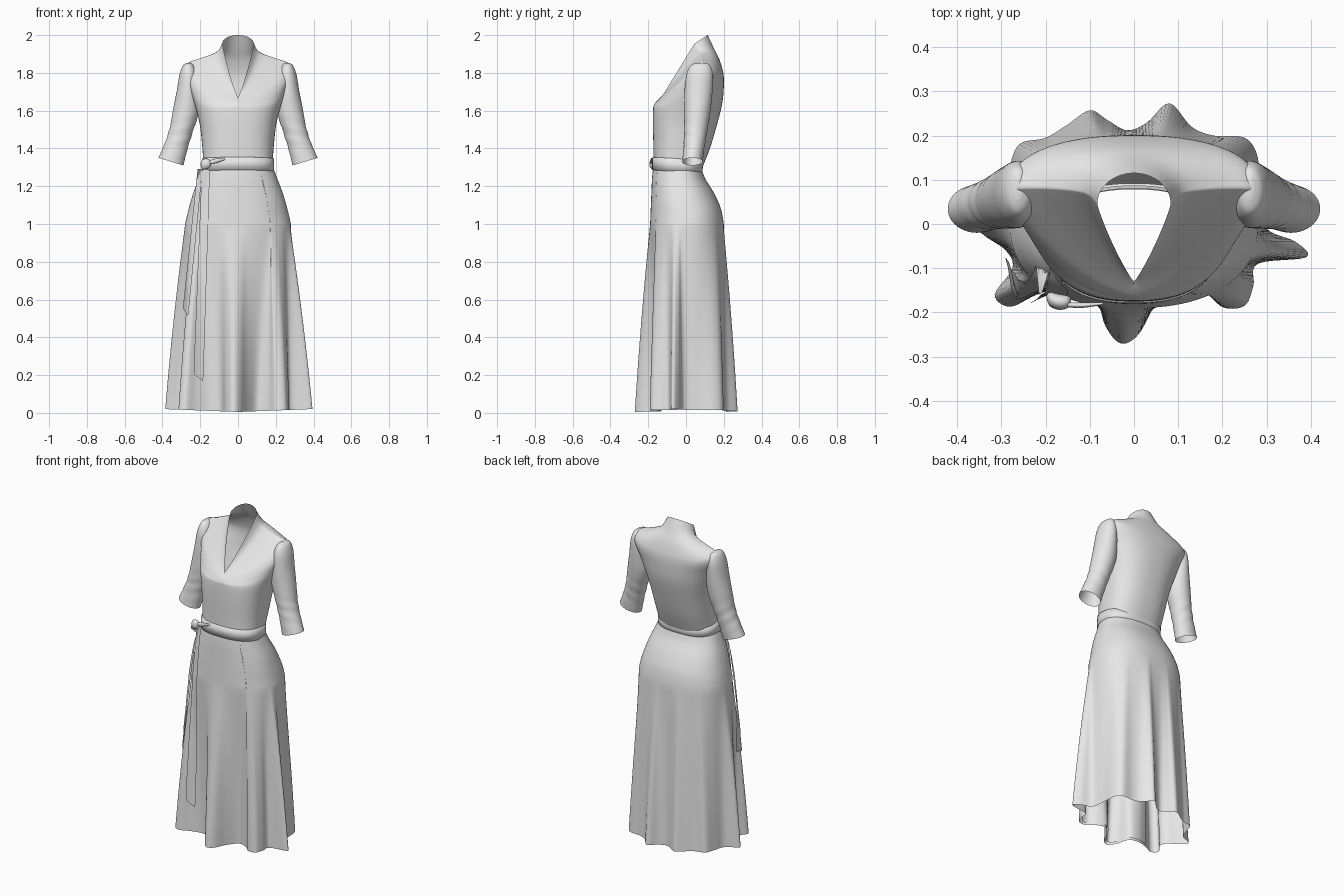
import bpy, math

if "Cube" in bpy.data.objects:
    bpy.data.objects.remove(bpy.data.objects["Cube"])

cloth = bpy.data.materials.new("pale_grey_cloth")
cloth.diffuse_color = (0.8, 0.8, 0.8, 1)
cloth.use_nodes = True
cloth.node_tree.nodes["Principled BSDF"].inputs["Base Color"].default_value = cloth.diffuse_color


def spline(rows, steps, closed=False):
    """Catmull-Rom through tuples of any length."""
    n, out = len(rows), []
    for i in range(n if closed else n - 1):
        idx = [i - 1, i, i + 1, i + 2]
        idx = [j % n if closed else min(max(j, 0), n - 1) for j in idx]
        p = [rows[j] for j in idx]
        for k in range(steps):
            t = k / steps
            out.append(tuple(0.5 * (2 * b + (c - a) * t + (2 * a - 5 * b + 4 * c - d) * t * t
                                    + (3 * b - a - 3 * c + d) * t ** 3)
                             for a, b, c, d in zip(*p)))
    return out if closed else out + [rows[-1]]


def loft(name, rings, closed=True, cap=False):
    n = len(rings[0])
    verts = [v for r in rings for v in r]
    faces = []
    for i in range(len(rings) - 1):
        for j in range(n if closed else n - 1):
            k = (j + 1) % n
            faces.append((i * n + j, i * n + k, (i + 1) * n + k, (i + 1) * n + j))
    if cap:
        faces.append(tuple(range(n - 1, -1, -1)))
    me = bpy.data.meshes.new(name)
    me.from_pydata(verts, [], faces)
    me.materials.append(cloth)
    me.shade_smooth()
    ob = bpy.data.objects.new(name, me)
    bpy.context.collection.objects.link(ob)
    return ob


def body_point(row, t):
    """Point on a body ring: superellipse with own front, side and back depth and height."""
    a, yc, yf, yb, zf, zs, zb, nf, nb = row
    c, s = math.cos(t), math.sin(t)
    e = 2 / (nb if s > 0 else nf)
    f = abs(s) ** e
    ye, ze = (yb, zb) if s > 0 else (yf, zf)
    return (math.copysign(a * abs(c) ** e, c), yc + (ye - yc) * f, zs + (ze - zs) * f)


ANGLES = [2 * math.pi * i / 128 for i in range(128)]

# Bodice: half width, side y, front y, back y, front z, side z, back z, front and back roundness
bodice_rows = [
    (.183, -.04, -.172, .088, 1.33, 1.32, 1.30, 2.5, 2.4),
    (.190, -.02, -.173, .130, 1.42, 1.42, 1.41, 2.5, 2.4),
    (.203, .00, -.175, .168, 1.53, 1.53, 1.54, 2.5, 2.4),
    (.225, .02, -.174, .192, 1.61, 1.62, 1.64, 2.3, 2.4),
    (.255, .04, -.170, .200, 1.628, 1.72, 1.72, 1.8, 2.4),
    (.282, .07, -.165, .200, 1.638, 1.81, 1.78, 1.5, 2.4),
    (.268, .08, -.160, .193, 1.645, 1.852, 1.82, 1.4, 2.3),
    (.190, .08, -.150, .175, 1.655, 1.88, 1.875, 1.3, 2.2),
    (.112, .07, -.140, .148, 1.663, 1.91, 1.93, 1.2, 2.0),
    (.083, .045, -.130, .115, 1.67, 1.955, 2.0, 1.15, 2.0),
]
loft("bodice", [[body_point(r, t) for t in ANGLES] for r in spline(bodice_rows, 5)])

# Waist belt, slightly lower at the back
belt_rows = [(.184, -.04, -.172, .078, 1.285, 1.275, 1.262, 2.5, 2.4),
             (.192, -.04, -.179, .086, 1.287, 1.277, 1.264, 2.5, 2.4),
             (.190, -.04, -.179, .092, 1.352, 1.345, 1.328, 2.5, 2.4),
             (.183, -.04, -.172, .086, 1.354, 1.347, 1.330, 2.5, 2.4)]
belt = loft("belt", [[body_point(r, t) for t in ANGLES] for r in belt_rows])

# Skirt: smooth hip rings, then straight folds down to a wavy hem
hem = [(.39, -.075), (.365, -.04), (.30, -.01), (.285, .06), (.28, .15), (.25, .195),
       (.18, .2), (.13, .22), (.08, .273), (.03, .23), (-.015, .212), (-.06, .235),
       (-.1, .257), (-.15, .225), (-.2, .195), (-.26, .18), (-.285, .12), (-.31, .06),
       (-.385, .02), (-.34, -.025), (-.29, -.06), (-.275, -.1), (-.315, -.16),
       (-.28, -.187), (-.22, -.16), (-.15, -.14), (-.09, -.155), (-.065, -.23),
       (-.03, -.27), (.01, -.25), (.05, -.18), (.1, -.13), (.16, -.15),
       (.2, -.188), (.25, -.185), (.27, -.14), (.28, -.09)]
hem = spline(hem, 6, closed=True)
hem_angles = [math.atan2(y / .24, x / .37) for x, y in hem]


def hip_row(z, a, yc, yf, yb):
    return (a, yc, yf, yb, z, z, z, 2.3, 2.3)


hip_rows = spline([hip_row(1.30, .186, -.04, -.174, .080), hip_row(1.24, .208, -.03, -.180, .102),
                   hip_row(1.17, .235, -.02, -.183, .145), hip_row(1.10, .256, -.01, -.186, .178),
                   hip_row(1.05, .269, 0, -.188, .192), hip_row(1.0, .28, 0, -.19, .2)], 4)


def skirt_ring(z):
    if z >= 1.0:
        row = min(hip_rows, key=lambda r: abs(r[5] - z))
        return [body_point(row, t) for t in hem_angles]
    t = 1 - z
    w = 1.25 * t - .25 * t * t
    pts = []
    for (hx, hy), a in zip(hem, hem_angles):
        x, y, _ = body_point(hip_rows[-1], a)
        lift = (.005 + .015 * abs(hx) / .385) * t
        pts.append((x + (hx - x) * w, y + (hy - y) * w, z + lift))
    return pts


levels = [r[5] for r in hip_rows] + [1 - i / 24 for i in range(1, 25)]
skirt = [skirt_ring(z) for z in levels]
loft("skirt", skirt)

# Hidden under layer of the wrap front
front = slice(24 * 6, 34 * 6)
loft("wrap_under_panel", [[(x * .97, y * .94, z + .008) for x, y, z in r[front]] for r in skirt],
     closed=False)


# Hanging tie ends, laid on the skirt front
def front_y(x, z):
    r = skirt_ring(z)
    ys = [p[1] for p in r if abs(p[0] - x) < .012 and p[1] < 0]
    return min(ys) if ys else -.15


def tie_end(name, top, bottom, gap):
    """top and bottom are (left x, right x, z)."""
    rings = []
    for i in range(31):
        t = i / 30
        l, r, z = (a + (b - a) * t for a, b in zip(top, bottom))
        ring = []
        for k in range(5):
            x = l + (r - l) * k / 4
            ring.append((x, front_y(x, z) - gap, z - .05 * t * k / 4))
        rings.append(ring)
    ob = loft(name, rings, closed=False)
    sm = ob.modifiers.new("soften", 'SMOOTH')
    sm.iterations = 4
    return ob


tie_end("long_tie_end", (-.195, -.145, 1.30), (-.24, -.18, .20), .008)
tie_end("short_tie_end", (-.215, -.185, 1.30), (-.295, -.262, .55), .012)


# Knot and small bow loops
def tube(name, path, steps=6):
    """path points: x, y, z, radius across y, radius across z."""
    rings = []
    for x, y, z, ry, rz in spline(path, steps):
        rings.append([(x, y + ry * math.cos(a), z + rz * math.sin(a)) for a in ANGLES[::8]])
    return loft(name, rings)


tube("knot", [(-.198, -.165, 1.315, .003, .003), (-.19, -.17, 1.315, .016, .024),
              (-.17, -.176, 1.318, .018, .028), (-.15, -.176, 1.32, .014, .02),
              (-.142, -.172, 1.32, .003, .003)])
tube("bow_fold", [(-.16, -.182, 1.325, .005, .008), (-.12, -.184, 1.334, .006, .012),
                  (-.07, -.18, 1.345, .003, .006)])

# Sleeves: x, y, z, radius x, radius y, hem tilt
sleeve_rows = spline([
    (.262, .080, 1.853, .010, .025, 0), (.262, .076, 1.838, .030, .052, 0),
    (.262, .072, 1.79, .048, .070, 0), (.265, .066, 1.70, .060, .074, 0),
    (.275, .060, 1.60, .069, .070, .005), (.300, .052, 1.50, .061, .062, .01),
    (.325, .044, 1.42, .060, .056, .015), (.355, .034, 1.33, .066, .054, .02)], 6)
rings = []
for x, y, z, rx, ry, tilt in sleeve_rows:
    ring = []
    for a in ANGLES[::3]:
        # gentle diagonal creases near the elbow
        crease = 1 + .025 * math.sin(z * 95 + a * 2) * max(0, 1 - abs(z - 1.46) / .14)
        ring.append((x + rx * math.cos(a) * crease, y + ry * math.sin(a) * crease,
                     z + tilt * math.cos(a)))
    rings.append(ring)
sleeve = loft("sleeves", rings, cap=True)
sleeve.modifiers.new("mirror", 'MIRROR').use_axis[0] = True
